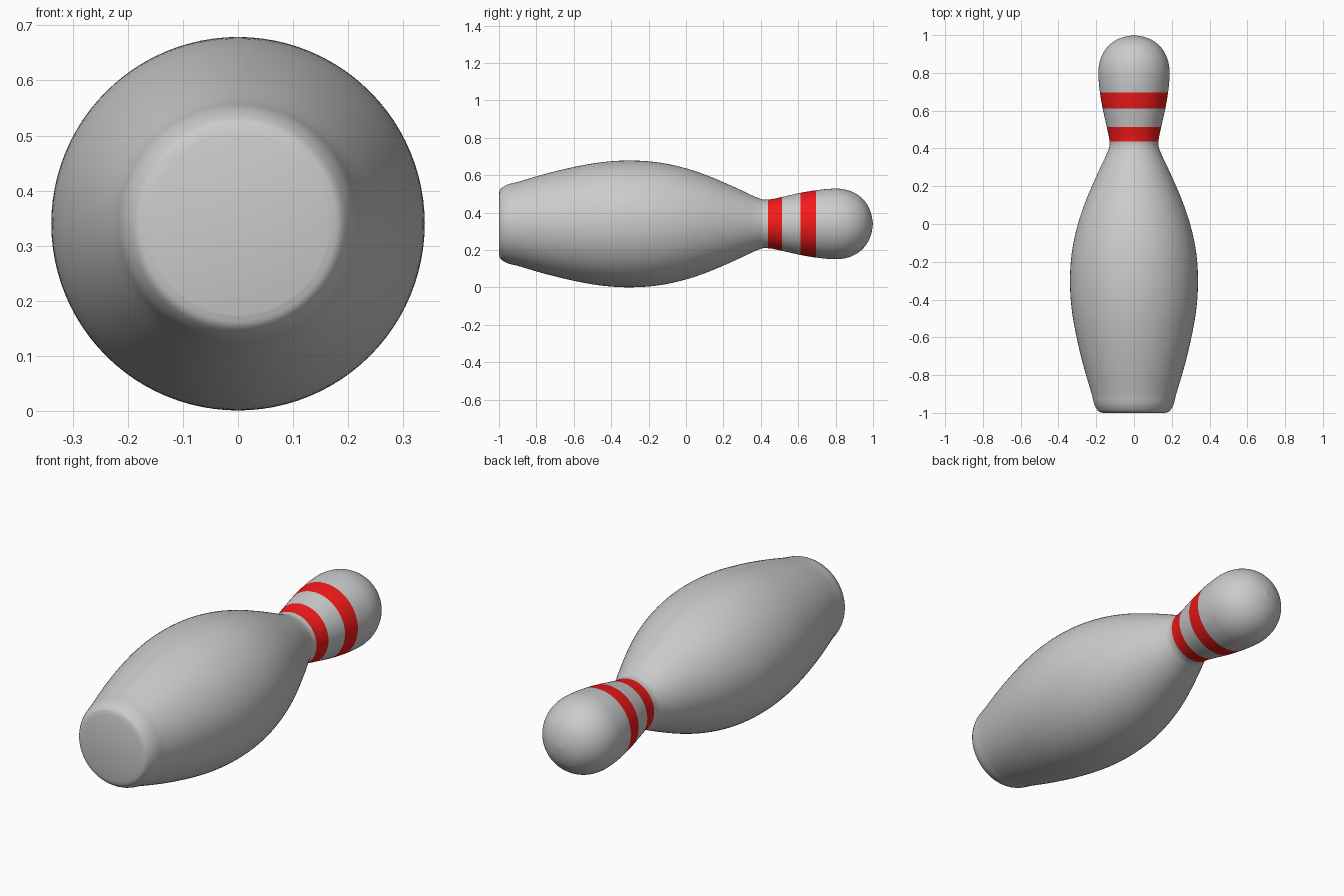
import bpy, math
from mathutils import Vector

if "Cube" in bpy.data.objects:
    bpy.data.objects.remove(bpy.data.objects["Cube"])

CENTRE_Z = 0.34
SIDES = 96
STEPS = 5

# Half profile as (position along y, radius)
profile = [Vector(p) for p in [
    (-1.0, 0.165), (-0.993, 0.185), (-0.97, 0.203), (-0.9, 0.224),
    (-0.75, 0.268), (-0.6, 0.304), (-0.45, 0.330), (-0.3, 0.339),
    (-0.15, 0.329), (0.0, 0.297), (0.1, 0.264), (0.2, 0.223),
    (0.3, 0.178), (0.38, 0.141), (0.412, 0.130), (0.438, 0.130),
    (0.513, 0.144), (0.612, 0.166), (0.695, 0.180), (0.76, 0.187),
    (0.82, 0.188), (0.88, 0.175), (0.93, 0.147), (0.97, 0.102),
    (0.99, 0.055), (1.0, 0.0)]]


def smooth_curve(pts, steps):
    """Chord-length spline through the points."""
    n = len(pts)
    d = [(pts[i + 1] - pts[i]).length for i in range(n - 1)]
    s = [(pts[i + 1] - pts[i]) / d[i] for i in range(n - 1)]
    tan = [s[0]]
    for i in range(1, n - 1):
        tan.append((s[i - 1] * d[i] + s[i] * d[i - 1]) / (d[i - 1] + d[i]))
    tan.append(s[-1])
    out = []
    for i in range(n - 1):
        for k in range(steps):
            t = k / steps
            out.append(pts[i] * (2*t**3 - 3*t**2 + 1) + pts[i + 1] * (3*t**2 - 2*t**3)
                       + tan[i] * d[i] * (t**3 - 2*t**2 + t)
                       + tan[i + 1] * d[i] * (t**3 - t**2))
    return out + [pts[-1]]


# Lathe the profile around the y axis, with a flat base and a single tip vertex
rings = smooth_curve(profile, STEPS)[:-1]
verts, faces = [], []
for y, r in rings:
    for j in range(SIDES):
        a = 2 * math.pi * j / SIDES
        verts.append((r * math.cos(a), y, CENTRE_Z + r * math.sin(a)))
for i in range(len(rings) - 1):
    for j in range(SIDES):
        k = (j + 1) % SIDES
        faces.append((i*SIDES + j, (i+1)*SIDES + j, (i+1)*SIDES + k, i*SIDES + k))
last = (len(rings) - 1) * SIDES
verts.append((0, 1.0, CENTRE_Z))
tip = len(verts) - 1
faces += [(last + j, tip, last + (j + 1) % SIDES) for j in range(SIDES)]
faces.append(tuple(range(SIDES)))

mesh = bpy.data.meshes.new("bowling_pin")
mesh.from_pydata(verts, [], faces)
pin = bpy.data.objects.new("bowling_pin", mesh)
bpy.context.collection.objects.link(pin)

# Grey body and two red neck stripes
for name, colour in (("body_grey", (0.8, 0.8, 0.8, 1)), ("stripe_red", (0.9, 0.01, 0.01, 1))):
    mat = bpy.data.materials.new(name)
    mat.diffuse_color = colour
    mat.use_nodes = True
    mat.node_tree.nodes["Principled BSDF"].inputs["Base Color"].default_value = mat.diffuse_color
    mesh.materials.append(mat)
stripes = [(0.438, 0.513), (0.612, 0.695)]
for f in mesh.polygons:
    if any(a < f.center.y < b for a, b in stripes):
        f.material_index = 1

# Outward normals and smooth shading
bpy.context.view_layer.objects.active = pin
pin.select_set(True)
bpy.ops.object.mode_set(mode='EDIT')
bpy.ops.mesh.select_all(action='SELECT')
bpy.ops.mesh.normals_make_consistent(inside=False)
bpy.ops.object.mode_set(mode='OBJECT')
bpy.ops.object.shade_smooth_by_angle(angle=math.radians(40))
